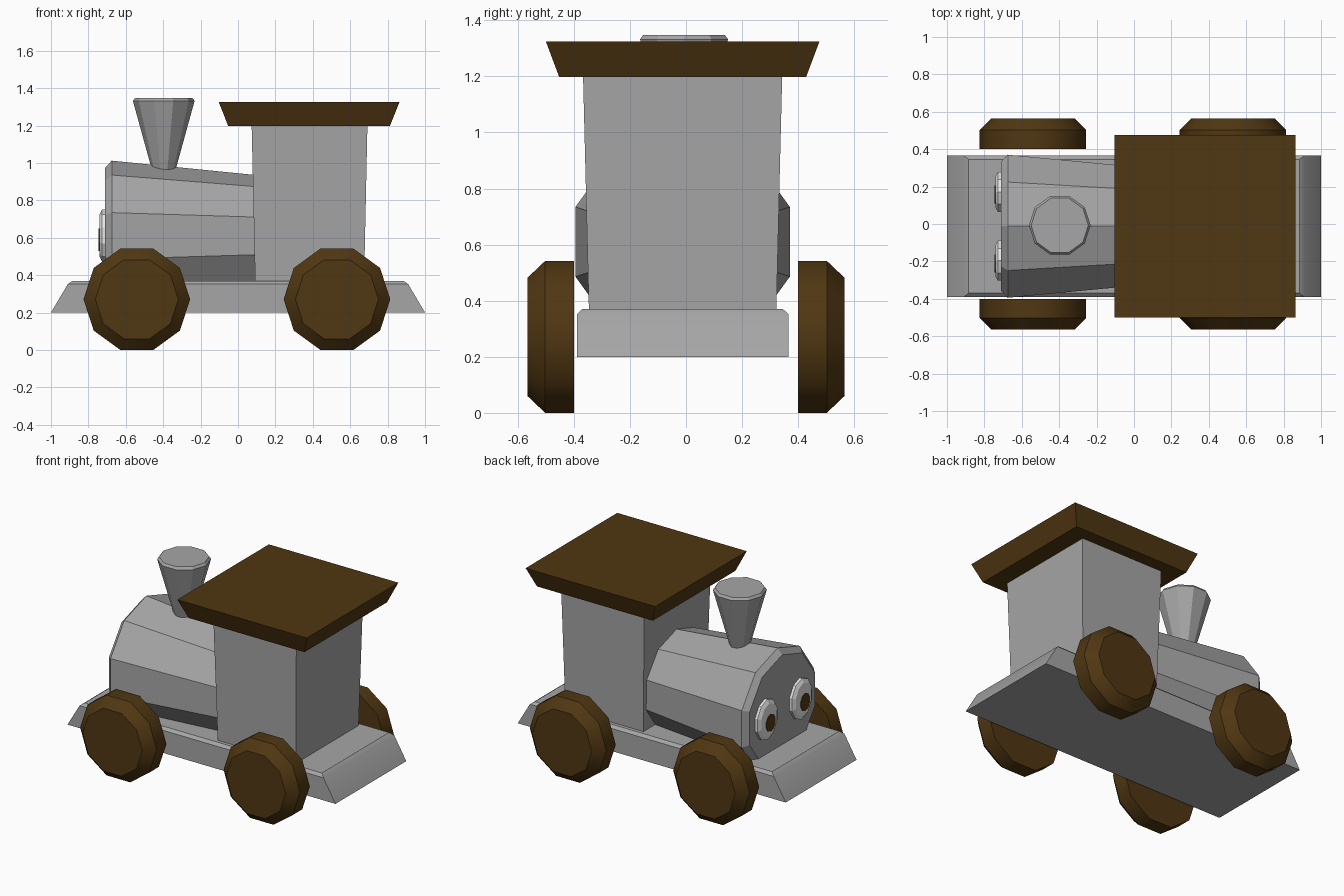
import bpy, bmesh, math

if "Cube" in bpy.data.objects:
    bpy.data.objects.remove(bpy.data.objects["Cube"])

CY = -0.012  # centre line of the body parts


def material(name, rgb):
    m = bpy.data.materials.new(name)
    m.diffuse_color = (*rgb, 1)
    m.use_nodes = True
    m.node_tree.nodes["Principled BSDF"].inputs["Base Color"].default_value = m.diffuse_color
    return m


GREY = material("grey paint", (0.38, 0.38, 0.38))
BROWN = material("dark brown", (0.08, 0.038, 0.006))
WHITE = material("white", (0.82, 0.82, 0.82))


def rect(z, x0, x1, half_y):
    """Horizontal rectangle at height z."""
    return [(x0, CY - half_y, z), (x1, CY - half_y, z),
            (x1, CY + half_y, z), (x0, CY + half_y, z)]


def ring(axis, c, ra, rb=None, n=10):
    """Ten-sided ring around an axis; first vertex on the ra direction."""
    rb = rb or ra
    pts = []
    for i in range(n):
        t = math.tau * i / n
        a, b = ra * math.cos(t), rb * math.sin(t)
        off = {"X": (0, b, a), "Y": (a, 0, b), "Z": (a, b, 0)}[axis]
        pts.append(tuple(p + q for p, q in zip(c, off)))
    return pts


def loft(name, rings, mat, smooth=None):
    """Skin a list of matching rings and cap both ends."""
    bm = bmesh.new()
    rows = [[bm.verts.new(p) for p in r] for r in rings]
    n = len(rows[0])
    for a, b in zip(rows, rows[1:]):
        for i in range(n):
            j = (i + 1) % n
            bm.faces.new((a[i], a[j], b[j], b[i]))
    bm.faces.new(rows[0])
    bm.faces.new(rows[-1])
    bmesh.ops.recalc_face_normals(bm, faces=bm.faces)
    me = bpy.data.meshes.new(name)
    bm.to_mesh(me)
    bm.free()
    me.materials.append(mat)
    if smooth:
        me.shade_smooth()
        me.set_sharp_from_angle(angle=math.radians(smooth))
    ob = bpy.data.objects.new(name, me)
    bpy.context.collection.objects.link(ob)
    return ob


# Chassis with sloped ends and a small top bevel
loft("chassis", [rect(0.20, -1.0, 1.0, 0.377),
                 rect(0.352, -0.91, 0.91, 0.377),
                 rect(0.37, -0.885, 0.885, 0.358)], GREY, 30)

# Cabin, slightly wider at the top, and flared roof
loft("cabin", [rect(0.36, 0.092, 0.674, 0.334),
               rect(1.20, 0.073, 0.692, 0.355)], GREY)
loft("roof", [rect(1.197, -0.052, 0.812, 0.44),
              rect(1.325, -0.103, 0.863, 0.488)], BROWN)

# Tapered boiler with bevelled nose
loft("boiler", [ring("X", (-0.71, CY, 0.61), 0.365),
                ring("X", (-0.675, CY, 0.61), 0.402),
                ring("X", (0.12, CY, 0.61), 0.323)], GREY)

# Funnel-shaped chimney
loft("chimney", [ring("Z", (-0.397, -0.007, 0.90), 0.046),
                 ring("Z", (-0.397, -0.007, 1.332), 0.165),
                 ring("Z", (-0.397, -0.007, 1.348), 0.153)], GREY)

# Wheels, chamfered on the outer side
for side, s in (("right", -1), ("left", 1)):
    for end, x in (("front", -0.541), ("rear", 0.529)):
        loft(f"{end}_{side}_wheel",
             [ring("Y", (x, s * 0.40, 0.271), 0.285),
              ring("Y", (x, s * 0.502, 0.271), 0.285),
              ring("Y", (x, s * 0.565, 0.271), 0.222)], BROWN, 40)

    # Eyes on the boiler nose with thin pupil plates
    y = CY + s * 0.184
    loft(f"{side}_eye", [ring("X", (-0.70, y, 0.612), 0.138, 0.112),
                         ring("X", (-0.728, y, 0.612), 0.138, 0.112),
                         ring("X", (-0.741, y, 0.612), 0.112, 0.088)], WHITE)
    loft(f"{side}_pupil", [ring("X", (-0.738, y - 0.015, 0.59), 0.06, 0.05),
                           ring("X", (-0.745, y - 0.015, 0.59), 0.06, 0.05)], BROWN)
